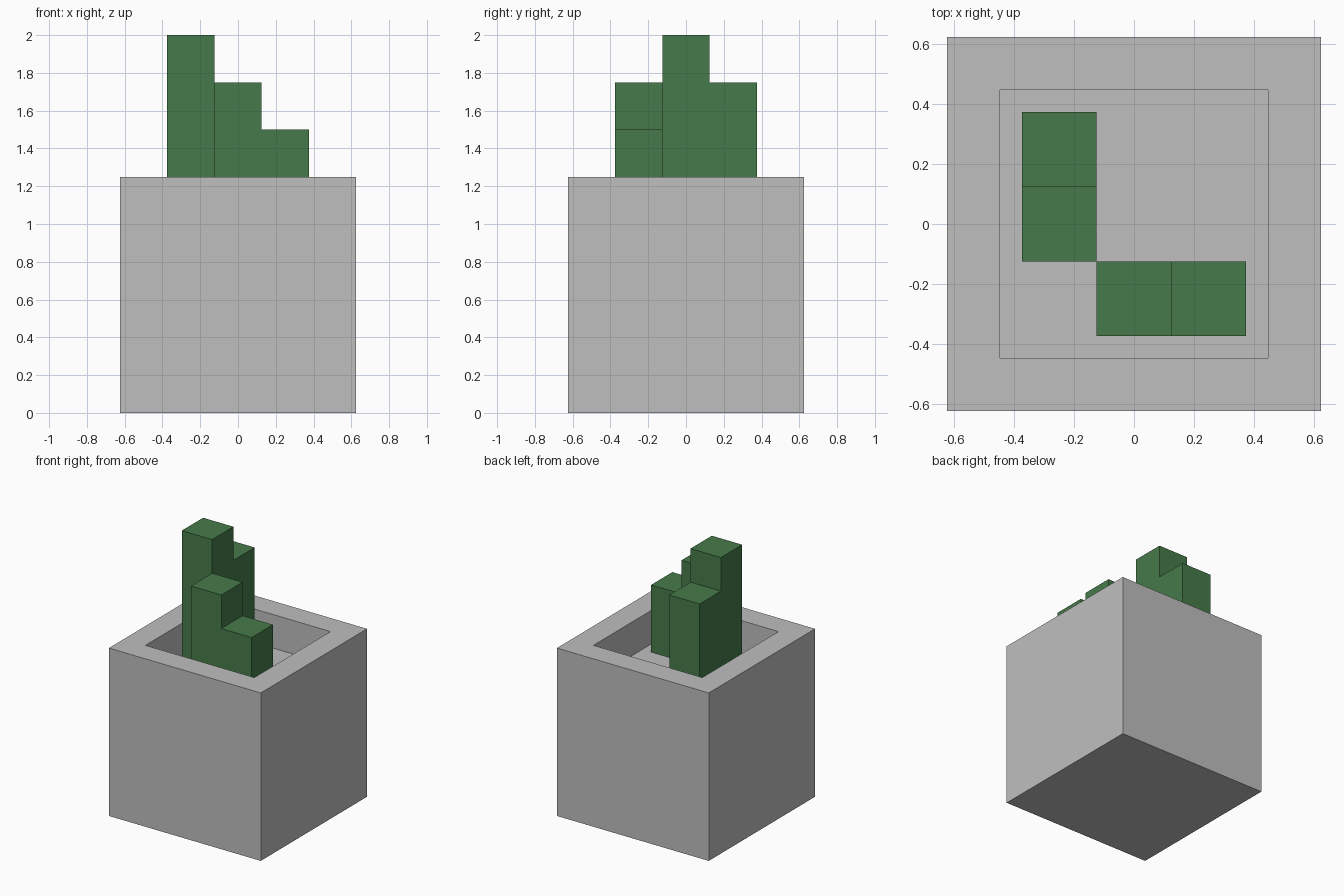
import bpy
import bmesh

if "Cube" in bpy.data.objects:
    bpy.data.objects.remove(bpy.data.objects["Cube"], do_unlink=True)

U = 0.25  # one block


def material(name, rgb):
    mat = bpy.data.materials.new(name)
    mat.use_nodes = True
    mat.diffuse_color = (*rgb, 1)
    mat.node_tree.nodes["Principled BSDF"].inputs["Base Color"].default_value = (*rgb, 1)
    return mat


def finish(name, bm, mat):
    bmesh.ops.recalc_face_normals(bm, faces=bm.faces[:])
    mesh = bpy.data.meshes.new(name)
    bm.to_mesh(mesh)
    bm.free()
    mesh.materials.append(mat)
    obj = bpy.data.objects.new(name, mesh)
    bpy.context.collection.objects.link(obj)
    return obj


def stepped_stem(name, points, depth, mat):
    """Extrude a flat stepped outline along the depth vector."""
    bm = bmesh.new()
    face = bm.faces.new([bm.verts.new(p) for p in points])
    new = bmesh.ops.extrude_face_region(bm, geom=[face])["geom"]
    verts = [v for v in new if isinstance(v, bmesh.types.BMVert)]
    bmesh.ops.translate(bm, verts=verts, vec=depth)
    return finish(name, bm, mat)


gray = material("stone gray", (0.521, 0.521, 0.521))
green = material("plant green", (0.061, 0.195, 0.067))

# Pot: a cube with a square recess one block deep
bm = bmesh.new()
bmesh.ops.create_cube(bm, size=5 * U)
bmesh.ops.translate(bm, verts=bm.verts[:], vec=(0, 0, 2.5 * U))
bm.normal_update()
top = max(bm.faces, key=lambda f: f.calc_center_median().z)
bmesh.ops.inset_region(bm, faces=[top], thickness=U)
new = bmesh.ops.extrude_face_region(bm, geom=[top])["geom"]
floor_verts = [v for v in new if isinstance(v, bmesh.types.BMVert)]
if top.is_valid:
    bmesh.ops.delete(bm, geom=[top], context="FACES_ONLY")
bmesh.ops.translate(bm, verts=floor_verts, vec=(0, 0, -U))
finish("pot", bm, gray)

# Plant: two stepped stems standing on the recess floor
a, b, c = -0.5 * U, 0.5 * U, 1.5 * U
base = 4 * U

front = [(a, base), (c, base), (c, 6 * U), (b, 6 * U), (b, 7 * U), (a, 7 * U)]
stepped_stem("front_stem", [(x, -c, z) for x, z in front], (0, U, 0), green)

back = [(a, base), (c, base), (c, 7 * U), (b, 7 * U), (b, 8 * U), (a, 8 * U)]
stepped_stem("back_stem", [(-c, y, z) for y, z in back], (U, 0, 0), green)
